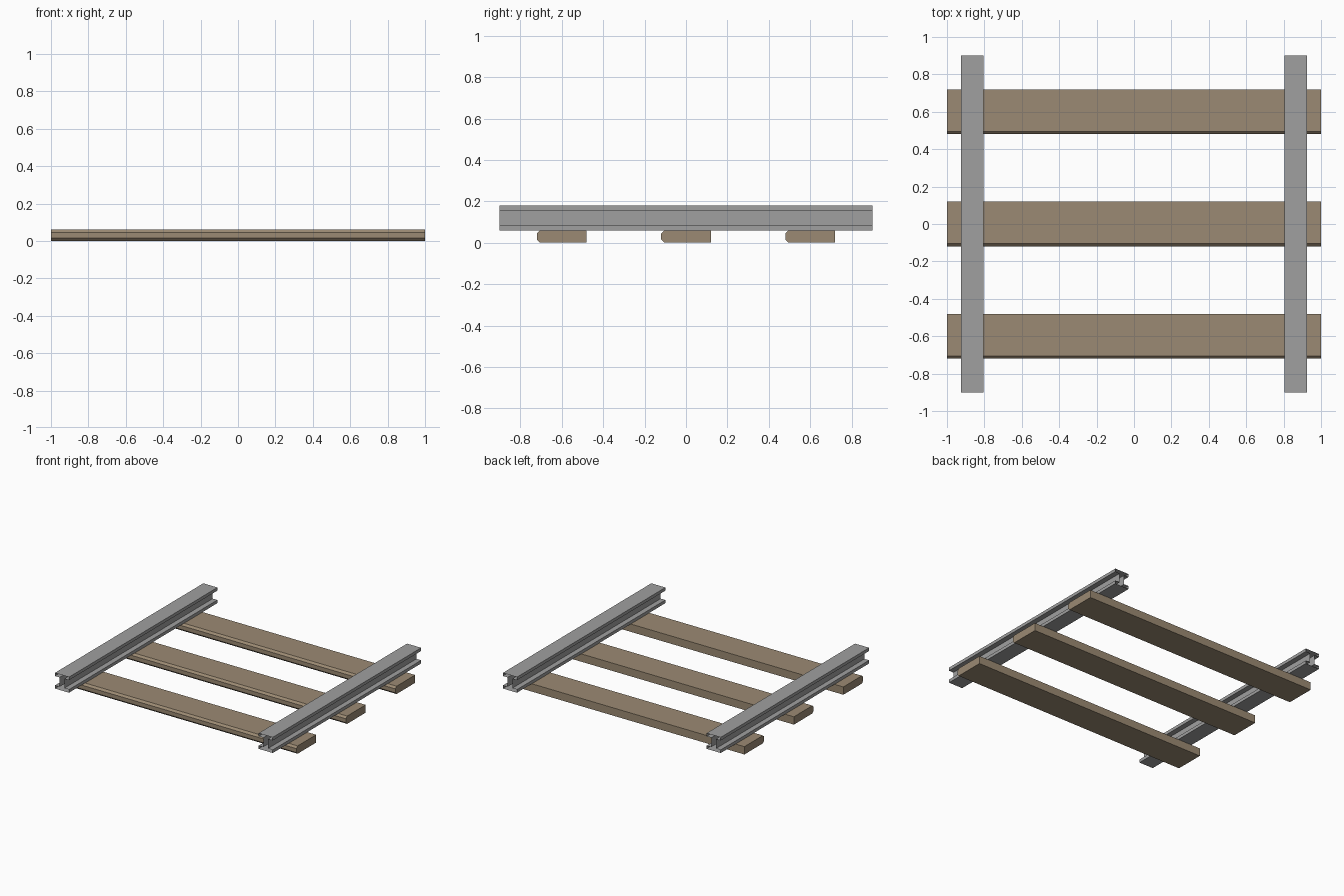
import bpy
import bmesh
from mathutils import Vector

default = bpy.data.objects.get("Cube")
if default:
    bpy.data.objects.remove(default, do_unlink=True)


def material(name, color):
    mat = bpy.data.materials.new(name)
    mat.use_nodes = True
    mat.diffuse_color = color
    mat.node_tree.nodes["Principled BSDF"].inputs["Base Color"].default_value = color
    return mat


def extrude_profile(name, points, travel, location, mat, open_ends=False):
    """Extrude a closed outline along travel, optionally leaving the ends open."""
    bm = bmesh.new()
    start = bm.faces.new([bm.verts.new(p) for p in points])
    result = bmesh.ops.extrude_face_region(bm, geom=[start], use_keep_orig=True)
    moved = [v for v in result["geom"] if isinstance(v, bmesh.types.BMVert)]
    bmesh.ops.translate(bm, verts=moved, vec=travel)
    bmesh.ops.recalc_face_normals(bm, faces=bm.faces)
    if open_ends:
        axis = Vector(travel).normalized()
        caps = [f for f in bm.faces if abs(f.normal.dot(axis)) > 0.9]
        bmesh.ops.delete(bm, geom=caps, context="FACES")
    mesh = bpy.data.meshes.new(name)
    bm.to_mesh(mesh)
    bm.free()
    mesh.materials.append(mat)
    obj = bpy.data.objects.new(name, mesh)
    obj.location = location
    bpy.context.collection.objects.link(obj)
    return obj


steel = material("steel grey", (0.35, 0.35, 0.35, 1))
wood = material("weathered wood", (0.33, 0.255, 0.172, 1))

# Sleepers: planks with both front edges chamfered
depth, height, chamfer = 0.12, 0.06, 0.015
plank = [(depth, 0), (depth, height), (chamfer - depth, height),
         (-depth, height - chamfer), (-depth, chamfer), (chamfer - depth, 0)]
for label, y in (("front", -0.6), ("middle", 0), ("back", 0.6)):
    extrude_profile(label + "_sleeper", [(-1, py, pz) for py, pz in plank],
                    (2, 0, 0), (0, y, 0), wood)

# Rails: I-beams with open ends, resting on the sleepers
flange, web, rail_height, thick = 0.06, 0.02, 0.12, 0.024
half = [(flange, 0), (flange, thick), (web, thick),
        (web, rail_height - thick), (flange, rail_height - thick), (flange, rail_height)]
beam = half + [(-x, z) for x, z in reversed(half)]
for label, x in (("right", -0.865), ("left", 0.865)):
    extrude_profile(label + "_rail", [(px, -0.9, pz) for px, pz in beam],
                    (0, 1.8, 0), (x, 0, height), steel, open_ends=True)
